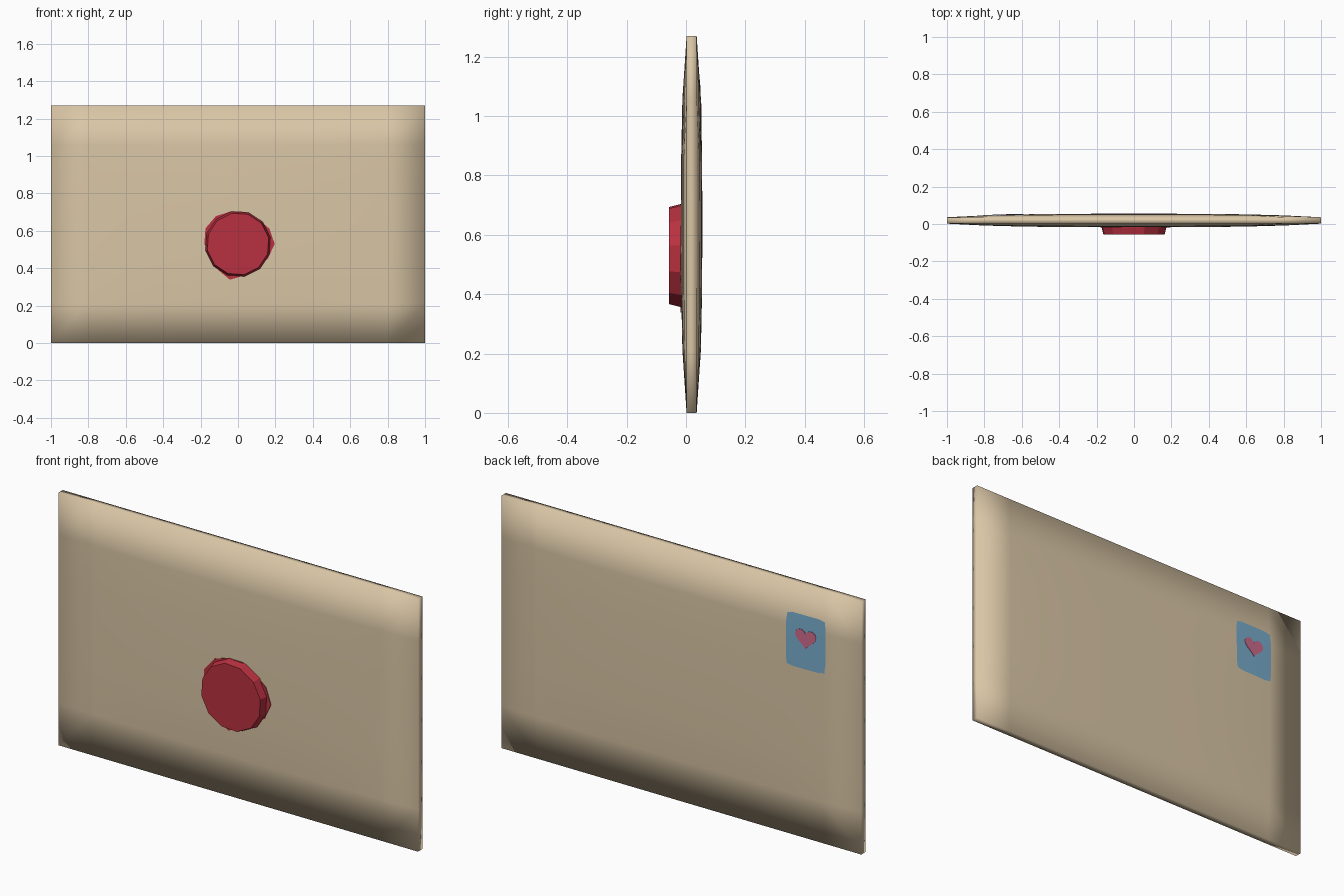
import bpy, bmesh, math

if "Cube" in bpy.data.objects:
    bpy.data.objects.remove(bpy.data.objects["Cube"])

W, H = 1.0, 1.27          # half width, height
Y0, Y1, BULGE = 0.002, 0.036, 0.019


def mat(name, rgb):
    m = bpy.data.materials.new(name)
    m.diffuse_color = (*rgb, 1)
    m.use_nodes = True
    m.node_tree.nodes["Principled BSDF"].inputs["Base Color"].default_value = m.diffuse_color
    return m


paper = mat("tan paper", (0.70, 0.565, 0.38))
wax = mat("red wax", (0.485, 0.03, 0.051))
blue = mat("stamp blue", (0.19, 0.42, 0.61))
pink = mat("heart pink", (0.61, 0.15, 0.26))


def puff(x, z):
    """Pillow height of the envelope, 0 along the rim and 1 in the middle."""
    u, v = abs(x) / W, abs(2 * z / H - 1)
    return BULGE * max(0, 1 - u ** 3.4) * max(0, 1 - v ** 3.4)


def front(x, z, off=0.0):
    return (x, Y0 - puff(x, z) - off, z)


def back(x, z, off=0.0):
    return (x, Y1 + puff(x, z) + off, z)


def finish(bm, name, material, smooth=False):
    me = bpy.data.meshes.new(name)
    bmesh.ops.recalc_face_normals(bm, faces=bm.faces)
    bm.to_mesh(me)
    bm.free()
    me.materials.append(material)
    for p in me.polygons:
        p.use_smooth = smooth
    ob = bpy.data.objects.new(name, me)
    bpy.context.collection.objects.link(ob)
    return ob


def add_grid(bm, pts):
    vs = [[bm.verts.new(p) for p in row] for row in pts]
    for a, b in zip(vs, vs[1:]):
        for i in range(len(a) - 1):
            bm.faces.new((a[i], a[i + 1], b[i + 1], b[i]))


def slab(name, outline, surf, lo, hi, material):
    """Thin plate following the paper, from an (x, z) outline."""
    bm = bmesh.new()
    a = [bm.verts.new(surf(x, z, lo)) for x, z in outline]
    b = [bm.verts.new(surf(x, z, hi)) for x, z in outline]
    n = len(a)
    bm.faces.new(b)
    bm.faces.new(a[::-1])
    for i in range(n):
        bm.faces.new((a[i], a[(i + 1) % n], b[(i + 1) % n], b[i]))
    return finish(bm, name, material)


# envelope: two pillowed sheets joined by a narrow rim, softly shaded
NX, NZ = 10, 6
bm = bmesh.new()
for surf in (front, back):
    add_grid(bm, [[surf(-W + 2 * W * i / NX, H * j / NZ) for i in range(NX + 1)]
                  for j in range(NZ + 1)])
rim = [e for e in bm.edges if e.is_boundary]
bmesh.ops.bridge_loops(bm, edges=rim)
finish(bm, "envelope", paper, True)

# wax seal: tapered disc over an irregular spill
SZ = 0.53
bm = bmesh.new()
rings = []
for r, y in ((0.178, -0.014), (0.167, -0.057)):
    rings.append([bm.verts.new((r * math.cos(k * math.tau / 12 + 0.2), y,
                                SZ + r * math.sin(k * math.tau / 12 + 0.2)))
                  for k in range(12)])
bm.faces.new(rings[0])
bm.faces.new(rings[1])
for k in range(12):
    n = (k + 1) % 12
    bm.faces.new((rings[0][k], rings[0][n], rings[1][n], rings[1][k]))
finish(bm, "wax_seal", wax)

radii = [.196, .187, .17, .176, .178, .19, .193, .18, .165, .175, .196, .172, .165, .178]
spill = [(r * math.cos(k * math.tau / 14), SZ + r * math.sin(k * math.tau / 14))
         for k, r in enumerate(radii)]
slab("wax_spill", spill, front, -0.001, 0.003, wax)

# stamp on the back, moulded to the paper
SX, SC, HW, HH, N = -0.70, 0.99, 0.108, 0.134, 6
bm = bmesh.new()
pts = []
for j in range(N + 1):
    row = []
    for i in range(N + 1):
        u, v = 2 * i / N - 1, 2 * j / N - 1
        k = 0.95 if abs(u) == 1 and abs(v) == 1 else 1.0
        row.append(back(SX + u * HW * k, SC + v * HH * k, 0.002))
    pts.append(row)
add_grid(bm, pts)
stamp = finish(bm, "stamp", blue, True)
if stamp.data.polygons[0].normal.y < 0:
    stamp.data.flip_normals()

# heart on the stamp
heart = []
for k in range(24):
    t = k * math.tau / 24
    hx = 16 * math.sin(t) ** 3
    hz = 13 * math.cos(t) - 5 * math.cos(2 * t) - 2 * math.cos(3 * t) - math.cos(4 * t)
    heart.append((SX + hx * 0.0036, SC + 0.022 + hz * 0.0034))
slab("stamp_heart", heart, back, 0.001, 0.004, pink)
